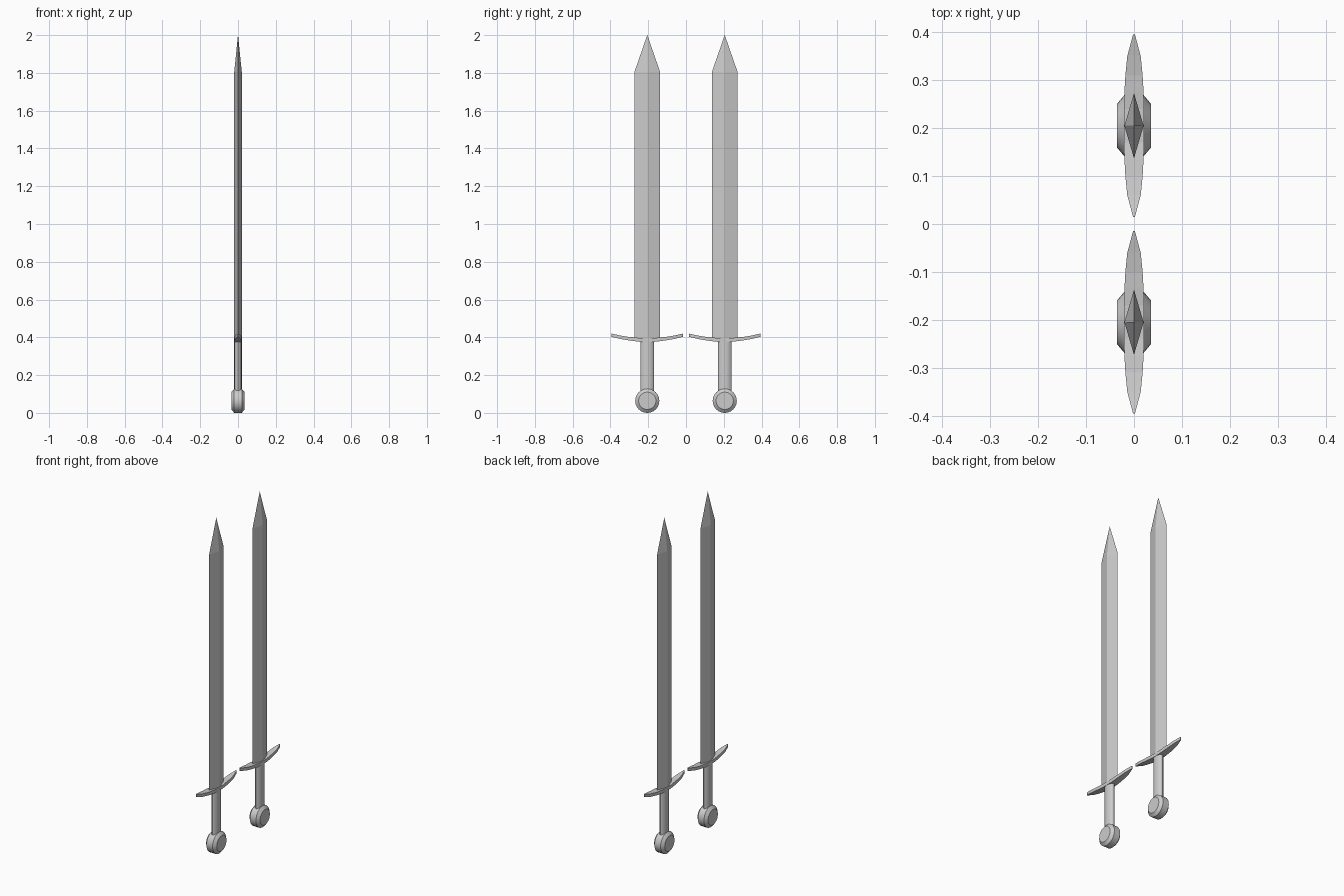
import bpy, bmesh, math

if "Cube" in bpy.data.objects:
    bpy.data.objects.remove(bpy.data.objects["Cube"])


def loft(name, rings, smooth=False):
    """Skin a list of equal-length closed rings and cap both ends."""
    bm = bmesh.new()
    loops = [[bm.verts.new(p) for p in r] for r in rings]
    n = len(rings[0])
    for a, b in zip(loops, loops[1:]):
        for i in range(n):
            j = (i + 1) % n
            bm.faces.new((a[i], a[j], b[j], b[i]))
    bm.faces.new(loops[0])
    bm.faces.new(loops[-1])
    bmesh.ops.remove_doubles(bm, verts=bm.verts, dist=1e-5)
    bmesh.ops.recalc_face_normals(bm, faces=bm.faces)
    me = bpy.data.meshes.new(name)
    bm.to_mesh(me)
    bm.free()
    ob = bpy.data.objects.new(name, me)
    bpy.context.collection.objects.link(ob)
    if smooth:
        bpy.ops.object.select_all(action='DESELECT')
        ob.select_set(True)
        bpy.context.view_layer.objects.active = ob
        bpy.ops.object.shade_smooth_by_angle(angle=math.radians(30))
    return ob


def ellipse(cx, cy, rx, ry, n):
    t = [2 * math.pi * i / n for i in range(n)]
    return [(cx + rx * math.cos(a), cy + ry * math.sin(a)) for a in t]


def sword(side, cy):
    # blade: diamond section with a straight taper to the point
    rings = []
    for z, hx, hy in [(0.385, 0.02, 0.068), (1.805, 0.02, 0.068), (2.0, 0.0003, 0.0003)]:
        rings.append([(hx, cy, z), (0, cy + hy, z), (-hx, cy, z), (0, cy - hy, z)])
    loft("blade_" + side, rings)

    # crossguard: half stations (offset, half width, bottom, top), mirrored
    half = [(0.035, 0.021, 0.376, 0.396), (0.07, 0.020, 0.380, 0.400),
            (0.105, 0.018, 0.385, 0.403), (0.145, 0.014, 0.392, 0.410),
            (0.19, 0.002, 0.403, 0.420)]
    stations = [(-y, w, b, t) for y, w, b, t in reversed(half)] + half
    loft("crossguard_" + side, [
        [(w, cy + y, b), (w, cy + y, t), (-w, cy + y, t), (-w, cy + y, b)]
        for y, w, b, t in stations])

    # grip: oval handle
    oval = ellipse(0, cy, 0.02, 0.035, 16)
    loft("grip_" + side, [[(x, y, z) for x, y in oval] for z in (0.10, 0.39)], True)

    # pommel: bevelled disc facing x
    loft("pommel_" + side, [
        [(x, y, z) for y, z in ellipse(cy, 0.064, r, r, 24)]
        for x, r in [(-0.035, 0.046), (-0.02, 0.064), (0.02, 0.064), (0.035, 0.046)]], True)


for side, cy in (("near", -0.205), ("far", 0.205)):
    sword(side, cy)
